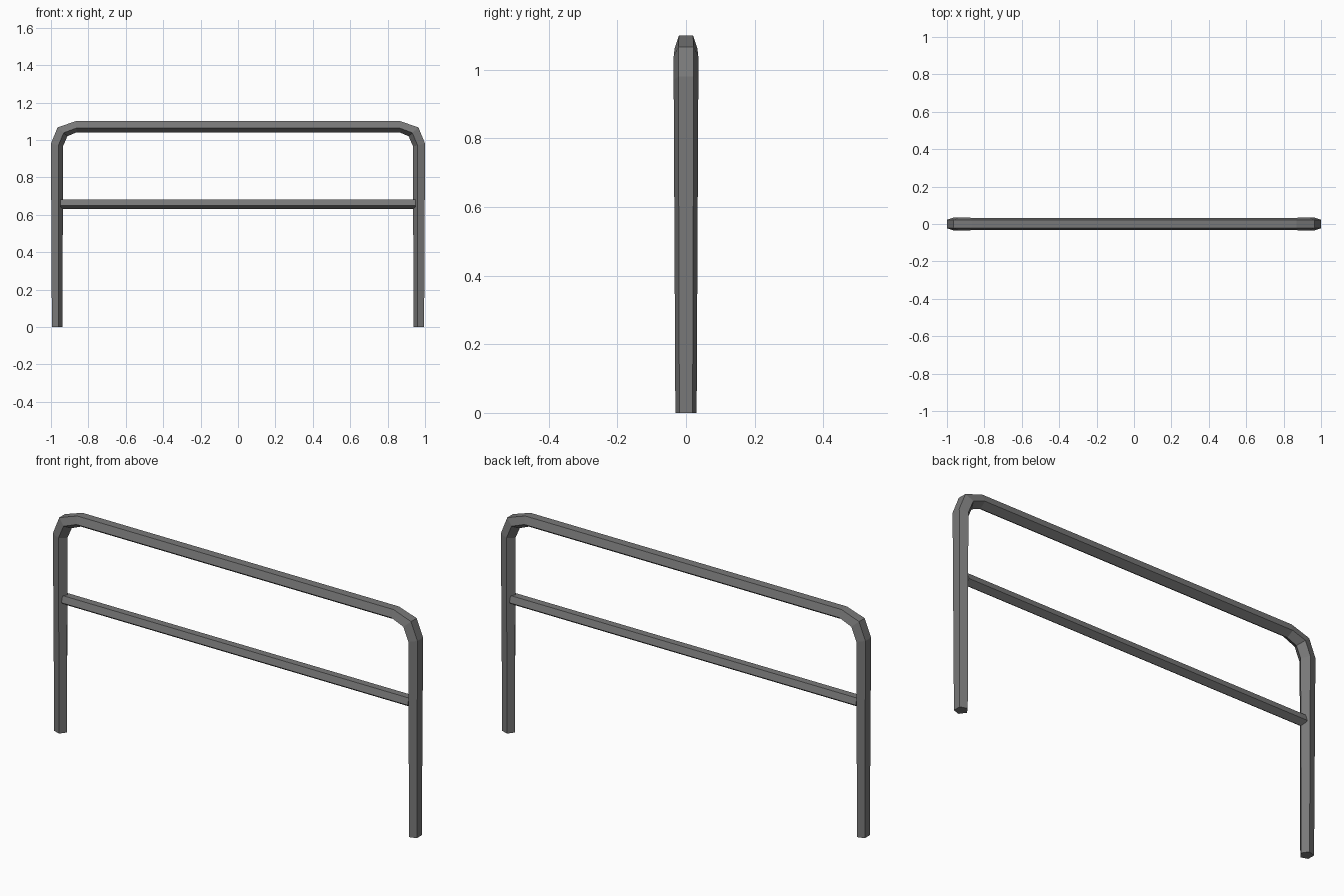
import bpy
import bmesh
from mathutils import Vector

cube = bpy.data.objects.get("Cube")
if cube:
    bpy.data.objects.remove(cube, do_unlink=True)

steel = bpy.data.materials.new("dark_grey_steel")
steel.use_nodes = True
colour = (0.19, 0.19, 0.19, 1)
steel.diffuse_color = colour
steel.node_tree.nodes["Principled BSDF"].inputs["Base Color"].default_value = colour


def tube(name, stations):
    """Five-sided tube: flat side outwards, ridge inwards.
    Each station is (outer point, inner point, half depth) in the XZ plane."""
    bm = bmesh.new()
    rings = []
    for outer, inner, w in stations:
        o = Vector((outer[0], 0, outer[1]))
        i = Vector((inner[0], 0, inner[1]))
        mid = o.lerp(i, 0.62)
        y = Vector((0, w, 0))
        points = (o - y * 0.62, o + y * 0.62, mid + y, i, mid - y)
        rings.append([bm.verts.new(p) for p in points])
    for a, b in zip(rings, rings[1:]):
        for k in range(5):
            n = (k + 1) % 5
            bm.faces.new((a[k], a[n], b[n], b[k]))
    bm.faces.new(rings[0])
    bm.faces.new(rings[-1])
    bmesh.ops.recalc_face_normals(bm, faces=bm.faces)
    mesh = bpy.data.meshes.new(name)
    bm.to_mesh(mesh)
    bm.free()
    mesh.materials.append(steel)
    obj = bpy.data.objects.new(name, mesh)
    bpy.context.collection.objects.link(obj)
    return obj


def mirrored(half):
    """Continue the stations on the other side, in reverse order."""
    return half + [((-o[0], o[1]), (-i[0], i[1]), w) for o, i, w in reversed(half)]


# Bent hoop: foot, leg top, corner, start of the top rail
tube("hoop_frame", mirrored([
    ((-0.995, 0), (-0.938, 0), 0.031),
    ((-1.0, 0.98), (-0.936, 0.965), 0.036),
    ((-0.965, 1.067), (-0.912, 1.02), 0.036),
    ((-0.868, 1.10), (-0.862, 1.041), 0.033),
]))

# Straight rail between the legs
tube("middle_rail", mirrored([((-0.95, 0.682), (-0.95, 0.631), 0.028)]))
